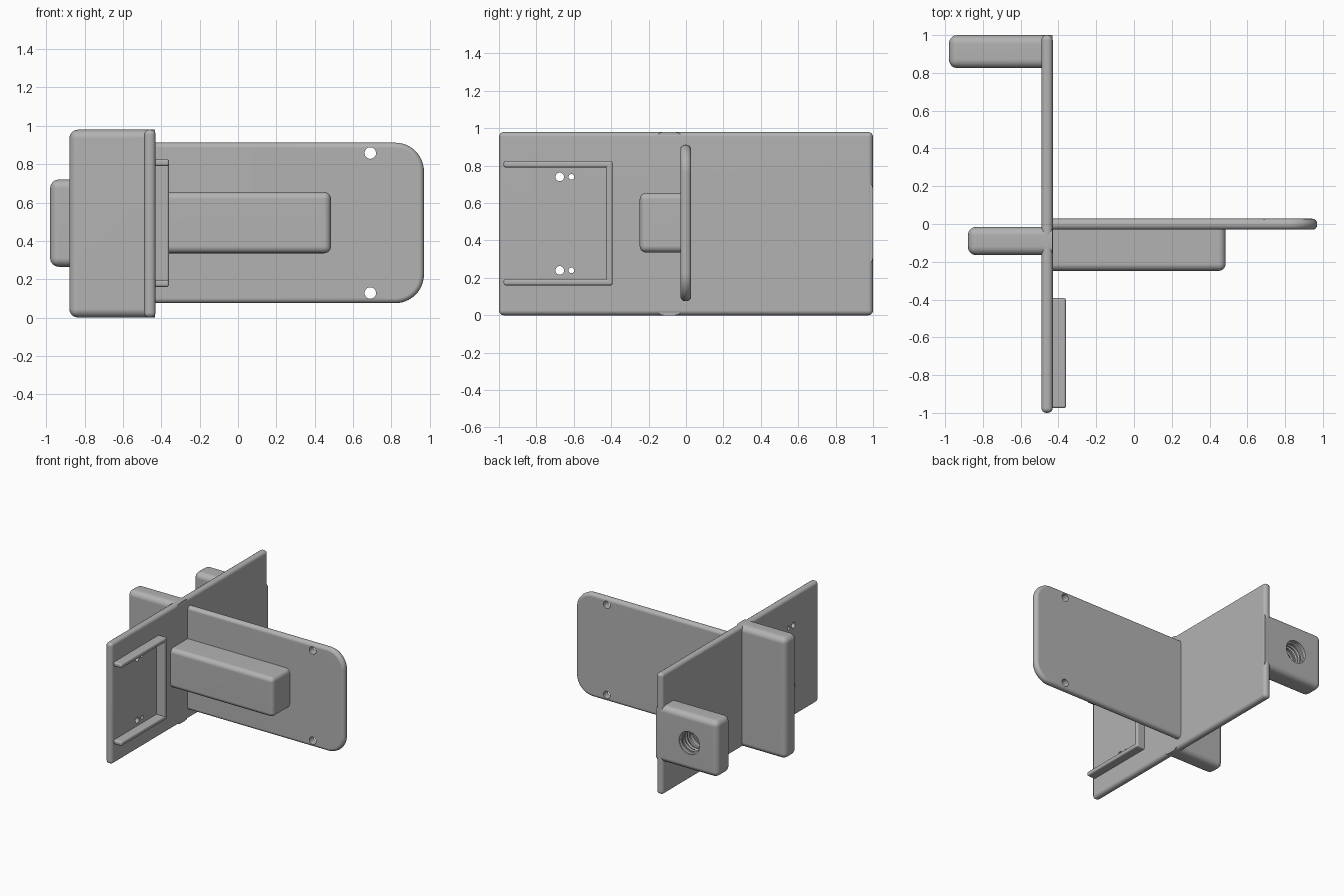
import bpy, bmesh, math
from mathutils import Matrix, Vector

old = bpy.data.objects.get("Cube")
if old:
    bpy.data.objects.remove(old)

GREY = (0.45, 0.45, 0.45, 1)
mat = bpy.data.materials.new("plain_grey")
mat.use_nodes = True
mat.diffuse_color = GREY
bsdf = next(n for n in mat.node_tree.nodes if n.type == 'BSDF_PRINCIPLED')
bsdf.inputs["Base Color"].default_value = GREY
parts = []


def add_object(name, bm):
    bmesh.ops.recalc_face_normals(bm, faces=bm.faces[:])
    mesh = bpy.data.meshes.new(name)
    bm.to_mesh(mesh)
    bm.free()
    ob = bpy.data.objects.new(name, mesh)
    bpy.context.collection.objects.link(ob)
    return ob


def rounded_box(name, lo, hi, radius, flat=(), corner=0):
    """Box with rounded edges; sides in flat, as (axis, value), stay sharp.
    A corner radius first rounds the +x corners of the outline."""
    lo, hi = Vector(lo), Vector(hi)
    size, mid = hi - lo, (lo + hi) / 2
    bm = bmesh.new()
    bmesh.ops.create_cube(bm, size=1, matrix=Matrix.Translation(mid) @ Matrix.Diagonal((*size, 1)))
    if corner:
        ends = [e for e in bm.edges if all(v.co.x > mid.x for v in e.verts)
                and abs(e.verts[0].co.y - e.verts[1].co.y) > size.y / 2]
        bmesh.ops.bevel(bm, geom=ends, offset=corner, segments=12, profile=0.5, affect='EDGES')

    def keep_sharp(e):
        return any(all(abs(v.co[a] - val) < 1e-4 for v in e.verts) for a, val in flat)

    edges = [e for e in bm.edges if e.calc_face_angle(0) > 0.6 and not keep_sharp(e)]
    bmesh.ops.bevel(bm, geom=edges, offset=radius, segments=4, profile=0.5,
                    affect='EDGES', clamp_overlap=True)
    ob = add_object(name, bm)
    ob.data.materials.append(mat)
    parts.append(ob)
    return ob


def drill(ob, centre, radius, axis):
    """Cut a round hole through a part along the x or y axis."""
    turn = Matrix.Rotation(math.pi / 2, 4, 'Y' if axis == 'X' else 'X')
    bm = bmesh.new()
    bmesh.ops.create_cone(bm, cap_ends=True, segments=32, radius1=radius, radius2=radius,
                          depth=0.5, matrix=Matrix.Translation(centre) @ turn)
    cutter = add_object("hole_cutter", bm)
    cutter.hide_render = True
    mod = ob.modifiers.new("hole", 'BOOLEAN')
    mod.object, mod.operation, mod.solver = cutter, 'DIFFERENCE', 'EXACT'
    bpy.context.view_layer.objects.active = ob
    bpy.ops.object.modifier_apply(modifier=mod.name)
    bpy.data.objects.remove(cutter)


# Main upright plate with two pairs of screw holes
main = rounded_box("main_plate", (-0.49, -1, 0), (-0.43, 1, 0.98), 0.026)
for z in (0.24, 0.74):
    drill(main, (-0.46, -0.675, z), 0.023, 'X')
    drill(main, (-0.46, -0.613, z), 0.015, 'X')

# Long side plate with rounded end corners and two holes
side = rounded_box("side_plate", (-0.46, -0.03, 0.075), (0.97, 0.028, 0.912), 0.026,
                   flat=[(0, -0.46)], corner=0.15)
for z in (0.128, 0.858):
    drill(side, (0.69, 0, z), 0.03, 'Y')

# Solid blocks
rounded_box("long_housing", (-0.45, -0.248, 0.335), (0.485, -0.01, 0.655), 0.036,
            flat=[(0, -0.45), (1, -0.01)])
rounded_box("rear_wing", (-0.88, -0.165, 0), (-0.432, -0.015, 0.98), 0.045, flat=[(0, -0.432)])
block = rounded_box("mount_block", (-0.98, 0.825, 0.265), (-0.432, 1, 0.72), 0.045,
                    flat=[(0, -0.432)])

# Threaded hole through the mount block
HOLE_X, HOLE_Z, HOLE_R, TURNS = -0.73, 0.49, 0.092, 4
drill(block, (HOLE_X, 0.91, HOLE_Z), HOLE_R, 'Y')
curve = bpy.data.curves.new("hole_thread", 'CURVE')
curve.dimensions = '3D'
curve.bevel_depth = 0.013
curve.bevel_resolution = 1
curve.use_fill_caps = True
spline = curve.splines.new('POLY')
steps = TURNS * 28
spline.points.add(steps)
for i, p in enumerate(spline.points):
    a = math.tau * TURNS * i / steps
    p.co = (HOLE_X + HOLE_R * math.cos(a), 0.842 + 0.14 * i / steps,
            HOLE_Z + HOLE_R * math.sin(a), 1)
thread = bpy.data.objects.new("hole_thread", curve)
bpy.context.collection.objects.link(thread)
curve.materials.append(mat)
bpy.ops.object.select_all(action='DESELECT')
thread.select_set(True)
bpy.context.view_layer.objects.active = thread
bpy.ops.object.convert(target='MESH')
parts.append(bpy.context.view_layer.objects.active)

# Three-sided rail frame on the main plate
for name, z in (("lower_rail", 0.16), ("upper_rail", 0.79)):
    rounded_box(name, (-0.45, -0.975, z), (-0.36, -0.392, z + 0.035), 0.012, flat=[(0, -0.45)])
rounded_box("rail_stop", (-0.45, -0.428, 0.165), (-0.36, -0.392, 0.82), 0.012, flat=[(0, -0.45)])

# Smooth the rounded edges while keeping flats flat
bpy.ops.object.select_all(action='DESELECT')
for ob in parts:
    ob.select_set(True)
bpy.context.view_layer.objects.active = main
bpy.ops.object.shade_smooth_by_angle()
for ob in parts:
    ob.modifiers.new("flat_normals", 'WEIGHTED_NORMAL').keep_sharp = True
